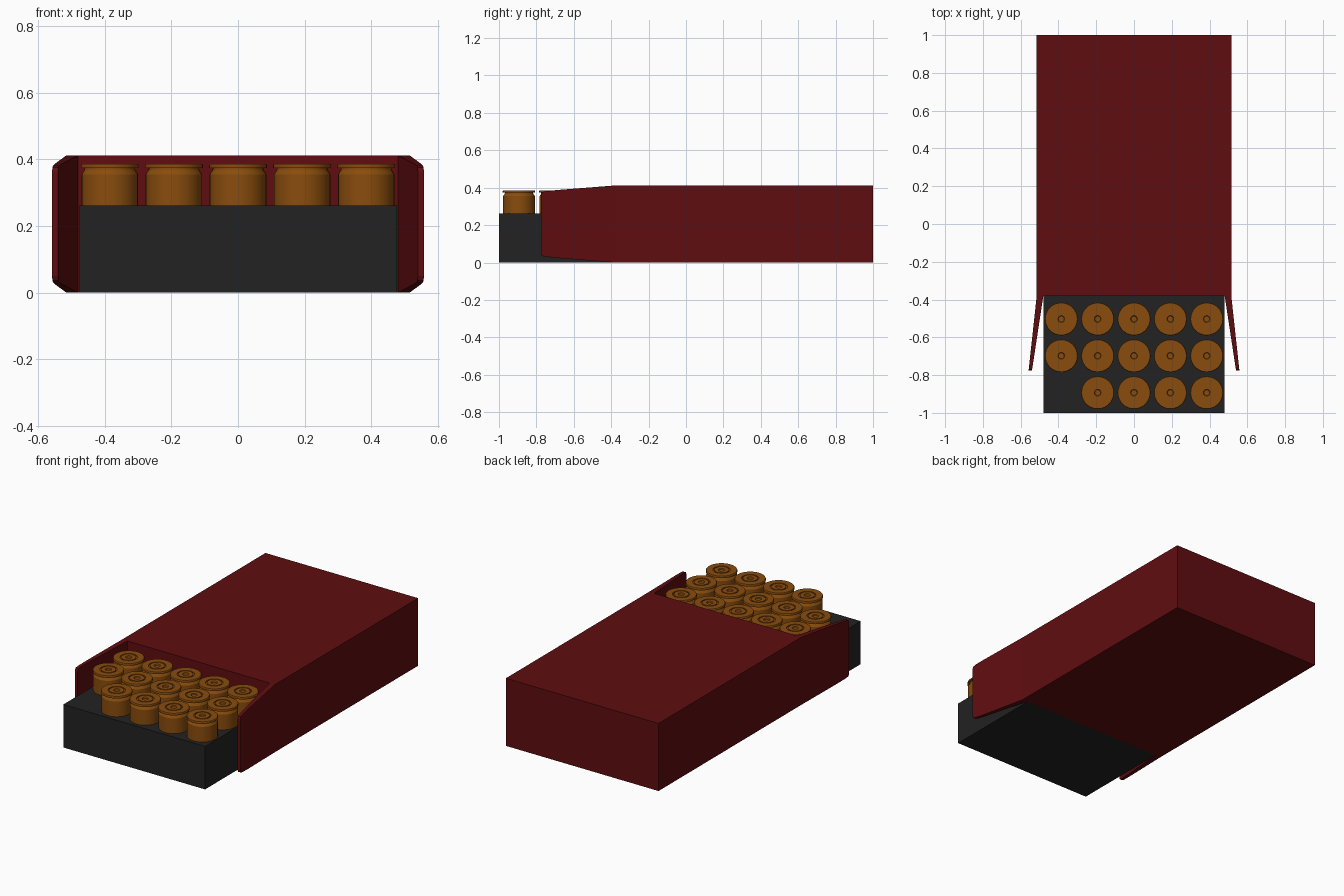
import bpy, bmesh
from math import radians
from mathutils import Matrix, Vector

cube = bpy.data.objects.get("Cube")
if cube:
    bpy.data.objects.remove(cube, do_unlink=True)


def material(name, rgb):
    m = bpy.data.materials.new(name)
    m.use_nodes = True
    m.diffuse_color = (*rgb, 1)
    m.node_tree.nodes["Principled BSDF"].inputs["Base Color"].default_value = (*rgb, 1)
    return m


RED = material("dark red card", (0.115, 0.004, 0.005))
BLACK = material("black tray", (0.016, 0.016, 0.016))
BRASS = material("brass", (0.25, 0.073, 0.004))


def add_object(name, bm, mat):
    bmesh.ops.recalc_face_normals(bm, faces=bm.faces)
    mesh = bpy.data.meshes.new(name)
    bm.to_mesh(mesh)
    bm.free()
    mesh.materials.append(mat)
    obj = bpy.data.objects.new(name, mesh)
    bpy.context.collection.objects.link(obj)
    return obj


def box(name, lo, hi, mat):
    lo, hi = Vector(lo), Vector(hi)
    bm = bmesh.new()
    bmesh.ops.create_cube(bm, size=1, matrix=Matrix.Translation((lo + hi) / 2)
                          @ Matrix.Diagonal((*(hi - lo), 1)))
    return add_object(name, bm, mat)


HINGE, TIP, TOP = -0.38, -0.775, 0.412

# Closed sleeve and the tray sliding out of it
box("sleeve", (-0.515, HINGE, 0), (0.515, 1, TOP), RED)
box("tray", (-0.478, -1, 0), (0.478, HINGE, 0.262), BLACK)


# Side flaps: tapered outline with rounded tips, splayed outwards
def flap(name, side):
    upper = [(HINGE, TOP), (-0.685, 0.388), (-0.752, 0.381), (-0.769, 0.376), (TIP, 0.362)]
    outline = upper + [(y, TOP - z) for y, z in reversed(upper)]
    bm = bmesh.new()
    rings = []
    for root, tip in ((0.48, 0.54), (0.515, 0.558)):
        ring = []
        for y, z in outline:
            t = (y - HINGE) / (TIP - HINGE)
            ring.append(bm.verts.new((side * (root + (tip - root) * t), y, z)))
        rings.append(ring)
        bm.faces.new(ring)
    n = len(outline)
    for i in range(n):
        j = (i + 1) % n
        bm.faces.new((rings[0][i], rings[0][j], rings[1][j], rings[1][i]))
    return add_object(name, bm, RED)


flap("left_flap", 1)
flap("right_flap", -1)


# Cartridge: lathed case with extractor groove, rim and primer ring
def cartridge(name):
    profile = [(0, 0.2), (0.085, 0.2), (0.085, 0.355), (0.076, 0.369), (0.076, 0.374),
               (0.087, 0.374), (0.087, 0.383), (0.085, 0.386), (0.048, 0.386),
               (0.048, 0.38), (0.041, 0.38), (0.041, 0.386), (0.018, 0.386),
               (0.015, 0.38), (0, 0.38)]
    bm = bmesh.new()
    verts = [bm.verts.new((r, 0, z)) for r, z in profile]
    edges = [bm.edges.new(pair) for pair in zip(verts, verts[1:])]
    bmesh.ops.spin(bm, geom=verts + edges, cent=(0, 0, 0), axis=(0, 0, 1),
                   angle=radians(360), steps=32)
    bmesh.ops.remove_doubles(bm, verts=bm.verts, dist=0.0001)
    obj = add_object(name, bm, BRASS)
    bpy.context.view_layer.objects.active = obj
    obj.select_set(True)
    bpy.ops.object.shade_smooth_by_angle(angle=radians(30))
    obj.select_set(False)
    return obj


# Rows of cartridges sharing one mesh, with one corner left empty
bpy.ops.object.select_all(action="DESELECT")
first = None
for row in range(3):
    for col in range(5):
        if row == 2 and col == 0:
            continue
        label = f"cartridge_{row + 1}_{col + 1}"
        if first is None:
            obj = first = cartridge(label)
        else:
            obj = bpy.data.objects.new(label, first.data)
            bpy.context.collection.objects.link(obj)
        obj.location = ((col - 2) * 0.1925, -0.503 - row * 0.195, 0)
